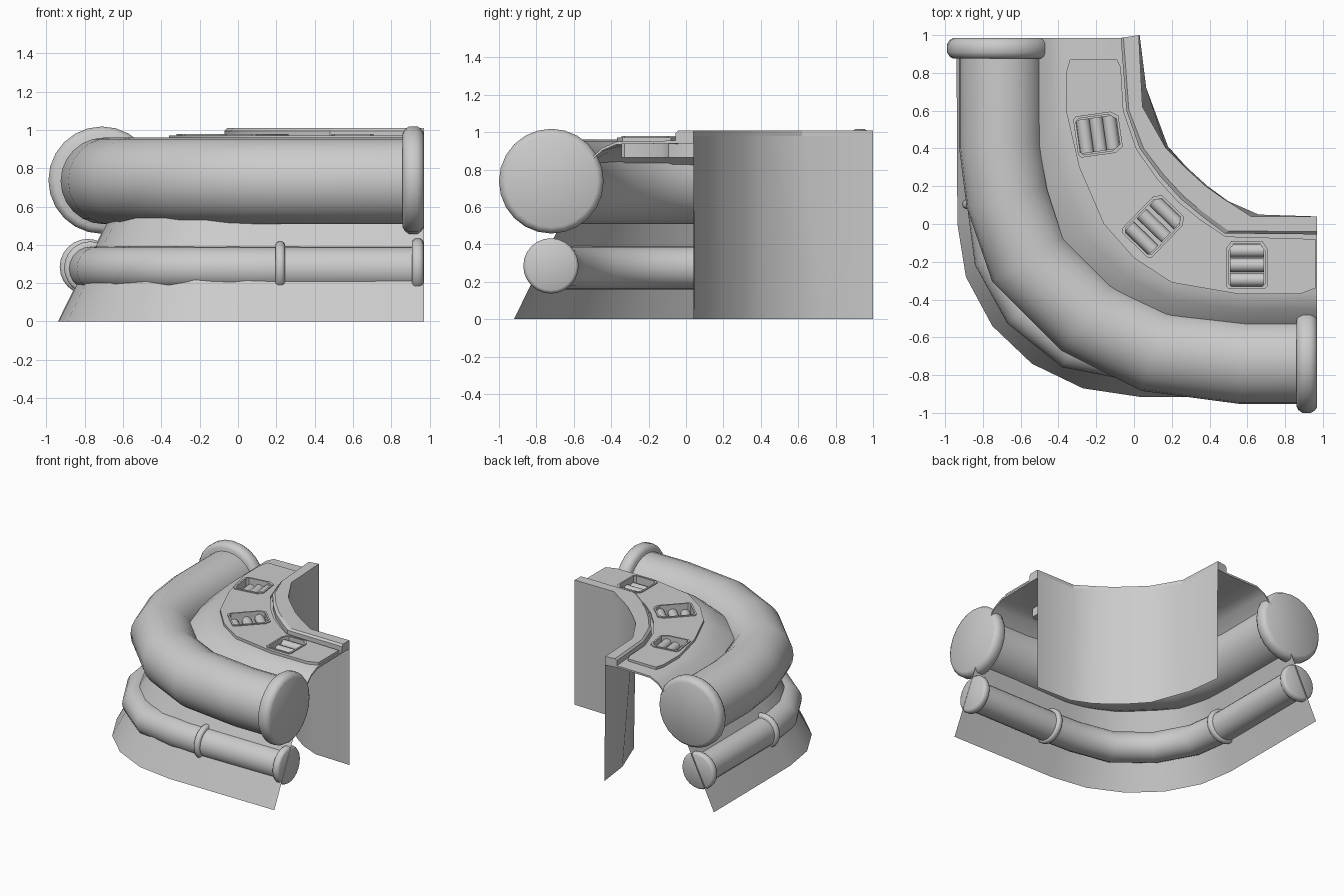
import bpy, bmesh, math
from mathutils import Vector

cube = bpy.data.objects.get("Cube")
if cube:
    bpy.data.objects.remove(cube, do_unlink=True)

GREY = (0.6, 0.6, 0.6, 1)
grey = bpy.data.materials.new("plain_grey")
grey.diffuse_color = GREY
grey.use_nodes = True
grey.node_tree.nodes["Principled BSDF"].inputs["Base Color"].default_value = GREY


def activate(ob):
    bpy.ops.object.select_all(action='DESELECT')
    ob.select_set(True)
    bpy.context.view_layer.objects.active = ob


def finish(name, bm, angle=35):
    bmesh.ops.recalc_face_normals(bm, faces=bm.faces)
    mesh = bpy.data.meshes.new(name)
    bm.to_mesh(mesh)
    bm.free()
    mesh.materials.append(grey)
    ob = bpy.data.objects.new(name, mesh)
    bpy.context.collection.objects.link(ob)
    activate(ob)
    bpy.ops.object.shade_smooth_by_angle(angle=math.radians(angle))
    return ob


def loft(name, rings, closed=True, ends=True, angle=35):
    """Skin a row of equal-length point rings."""
    bm = bmesh.new()
    rows = [[bm.verts.new(p) for p in ring] for ring in rings]
    n = len(rows[0])
    for a, b in zip(rows, rows[1:]):
        for i in range(n if closed else n - 1):
            j = (i + 1) % n
            bm.faces.new((a[i], a[j], b[j], b[i]))
    if closed and ends:
        bm.faces.new(rows[0])
        bm.faces.new(rows[-1])
    return finish(name, bm, angle)


def tube(name, path, z, radii, sides=20):
    """Round sweep along a flat path, mitred at the bends."""
    pts = [Vector((x, y, z)) for x, y in path]
    rings = []
    for i, p in enumerate(pts):
        t0 = (p - pts[max(i - 1, 0)]).normalized()
        t1 = (pts[min(i + 1, len(pts) - 1)] - p).normalized()
        t = (t0 + t1).normalized()
        side = Vector((t.y, -t.x, 0)) / max(t.dot(t1), t.dot(t0))
        rings.append([p + radii[i] * (side * math.cos(a) + Vector((0, 0, math.sin(a))))
                      for a in (math.tau * k / sides for k in range(sides))])
    return loft(name, rings)


def collar(name, start, direction, z, radius, width, sides=24):
    """Disc with a rounded rim, centred on a pipe."""
    profile = [(0, 0.88), (0.1, 0.95), (0.3, 1), (0.7, 1), (0.9, 0.95), (1, 0.88)]
    path = [(start[0] + direction[0] * width * s, start[1] + direction[1] * width * s)
            for s, _ in profile]
    return tube(name, path, z, [radius * r for _, r in profile], sides)


def blend(a, b, f):
    return [(p[0] + (q[0] - p[0]) * f, p[1] + (q[1] - p[1]) * f) for p, q in zip(a, b)]


def strip(name, section, angle=35):
    """Solid band; section is a list of (path, height) corners."""
    rings = [[(path[i][0], path[i][1], z) for path, z in section]
             for i in range(len(section[0][0]))]
    return loft(name, rings, angle=angle)


# Large upper pipe with end collars
upper_path = [(-0.7, 0.97), (-0.7, 0.42), (-0.665, 0.14), (-0.555, -0.18),
              (-0.25, -0.485), (0.11, -0.665), (0.57, -0.726), (0.96, -0.726)]
tube("upper_pipe", upper_path, 0.734, [0.226] * len(upper_path), 24)
collar("upper_collar_back", (-0.71, 0.875), (0, 1), 0.738, 0.28, 0.11)
collar("upper_collar_side", (0.86, -0.72), (1, 0), 0.738, 0.28, 0.11)

# Small lower pipe with end collars and joint rings
lower_path = [(-0.77, 0.97), (-0.77, 0.12), (-0.73, -0.18), (-0.58, -0.45),
              (-0.33, -0.65), (-0.02, -0.71), (0.22, -0.72), (0.96, -0.72)]
tube("lower_pipe", lower_path, 0.275, [0.116] * len(lower_path), 20)
collar("lower_collar_back", (-0.785, 0.915), (0, 1), 0.285, 0.146, 0.06)
collar("lower_collar_side", (0.908, -0.722), (1, 0), 0.285, 0.148, 0.06)
collar("joint_ring_back", (-0.77, 0.08), (0, 1), 0.28, 0.138, 0.05)
collar("joint_ring_side", (0.195, -0.72), (1, 0), 0.28, 0.138, 0.05)

# Sloping skirt behind the pipes
skirt_low = [(-0.94, 0.985), (-0.935, 0), (-0.89, -0.28), (-0.75, -0.54),
             (-0.54, -0.74), (-0.27, -0.87), (0.03, -0.915), (0.97, -0.92)]
skirt_high = [(-0.67, 0.985), (-0.665, 0.05), (-0.63, -0.15), (-0.53, -0.36),
              (-0.37, -0.52), (-0.16, -0.62), (0.07, -0.645), (0.97, -0.65)]
loft("skirt", [[(*p, 0) for p in skirt_low], [(*p, 0.55) for p in skirt_high]], closed=False)

# Deck outlines, from the pipe inwards to the wall
pipe_edge = [(-0.51, 0.985), (-0.5, 0.4), (-0.46, 0.18), (-0.37, -0.1),
             (-0.1, -0.37), (0.2, -0.5), (0.57, -0.53), (0.97, -0.53)]
shoulder = [(-0.37, 0.985), (-0.36, 0.6), (-0.29, 0.3), (-0.16, 0),
            (0, -0.18), (0.2, -0.31), (0.55, -0.37), (0.97, -0.37)]
rail_edge = [(-0.07, 0.985), (-0.04, 0.6), (0.03, 0.4), (0.14, 0.25),
             (0.25, 0.13), (0.36, 0.04), (0.48, -0.05), (0.97, -0.055)]
wall_line = [(0.025, 1), (0.045, 0.62), (0.17, 0.4), (0.27, 0.3),
             (0.38, 0.2), (0.48, 0.13), (0.62, 0.04), (0.97, 0.04)]
slope = blend(pipe_edge, shoulder, 0.5)

deck = strip("deck", [(pipe_edge, 0.84), (slope, 0.915), (shoulder, 0.95), (rail_edge, 0.955),
                      (rail_edge, 0.94), (shoulder, 0.935), (slope, 0.9), (pipe_edge, 0.825)])

# Raised plate on the deck, with clipped outer corners
outer = [(-0.34, 0.87), (-0.36, 0.8)] + shoulder[1:-1] + [(0.88, -0.37), (0.96, -0.34)]
inner = [(0.96, -0.08)] + blend(rail_edge, shoulder, 0.05)[-2:0:-1] + [(-0.07, 0.83), (-0.09, 0.87)]
plate = loft("raised_plate", [[(x, y, z) for x, y in outer + inner] for z in (0.94, 0.972)])

# Rail along the wall top, and the curved wall
strip("rail", [(rail_edge, 0.94), (rail_edge, 0.995), (blend(rail_edge, wall_line, 0.15), 1.01),
               (wall_line, 1.01), (wall_line, 0.94)], 20)
wall_low = [(0.03, 1), (0.065, 0.72), (0.18, 0.41), (0.28, 0.3),
            (0.39, 0.2), (0.5, 0.12), (0.66, 0.05), (0.97, 0.04)]
loft("curved_wall", [[(*p, 0) for p in wall_low], [(*p, 0.98) for p in wall_line]], closed=False)


# Hatches: an opening, a recessed tray and rounded slats in each
def octagon(u, v, c=0.04):
    s = c * 0.4
    return [(-u, -v + s), (-u + s, -v), (u - s, -v), (u, -v + s),
            (u, v - c), (u - c * 0.7, v), (-u + c * 0.7, v), (-u, v - c)]


def place(points, centre, turn, z):
    co, si = math.cos(turn), math.sin(turn)
    return [(centre[0] + x * co - y * si, centre[1] + x * si + y * co, z) for x, y in points]


hatches = [("back", (-0.19, 0.475), -82, 0.12), ("middle", (0.105, -0.008), -44, 0.145),
           ("side", (0.597, -0.218), 0, 0.127)]
cutters = []
for label, centre, degrees, half in hatches:
    turn = math.radians(degrees)
    hole, rim = octagon(0.097, half - 0.013), octagon(0.11, half)

    def rings(*levels):
        return [place(shape, centre, turn, z) for shape, z in levels]

    cutter = loft("hatch_cutter_" + label, rings((hole, 0.8), (hole, 1.1)))
    cutter.hide_render = True
    cutters.append(cutter)
    loft("hatch_tray_" + label, rings((hole, 0.88), (hole, 0.96), (rim, 0.96), (rim, 0.865)))
    loft("hatch_rim_" + label, rings((rim, 0.965), (rim, 0.98), (hole, 0.98), (hole, 0.95)), ends=False)
    for k in range(3):
        v = (k - 1) * (half - 0.05)
        a, b = place([(-0.09, v), (0.09, v)], centre, turn, 0)
        tube(f"hatch_slat_{label}_{k + 1}", [a[:2], b[:2]], 0.9 + 0.012 * k, [0.036] * 2, 12)

# Cut the openings, then remove the cutters
for target in (deck, plate):
    activate(target)
    for cutter in cutters:
        cut = target.modifiers.new(cutter.name, 'BOOLEAN')
        cut.object = cutter
        cut.operation = 'DIFFERENCE'
        cut.solver = 'EXACT'
        bpy.ops.object.modifier_apply(modifier=cut.name)
    bpy.ops.object.shade_smooth_by_angle(angle=math.radians(30))
for cutter in cutters:
    bpy.data.objects.remove(cutter, do_unlink=True)
